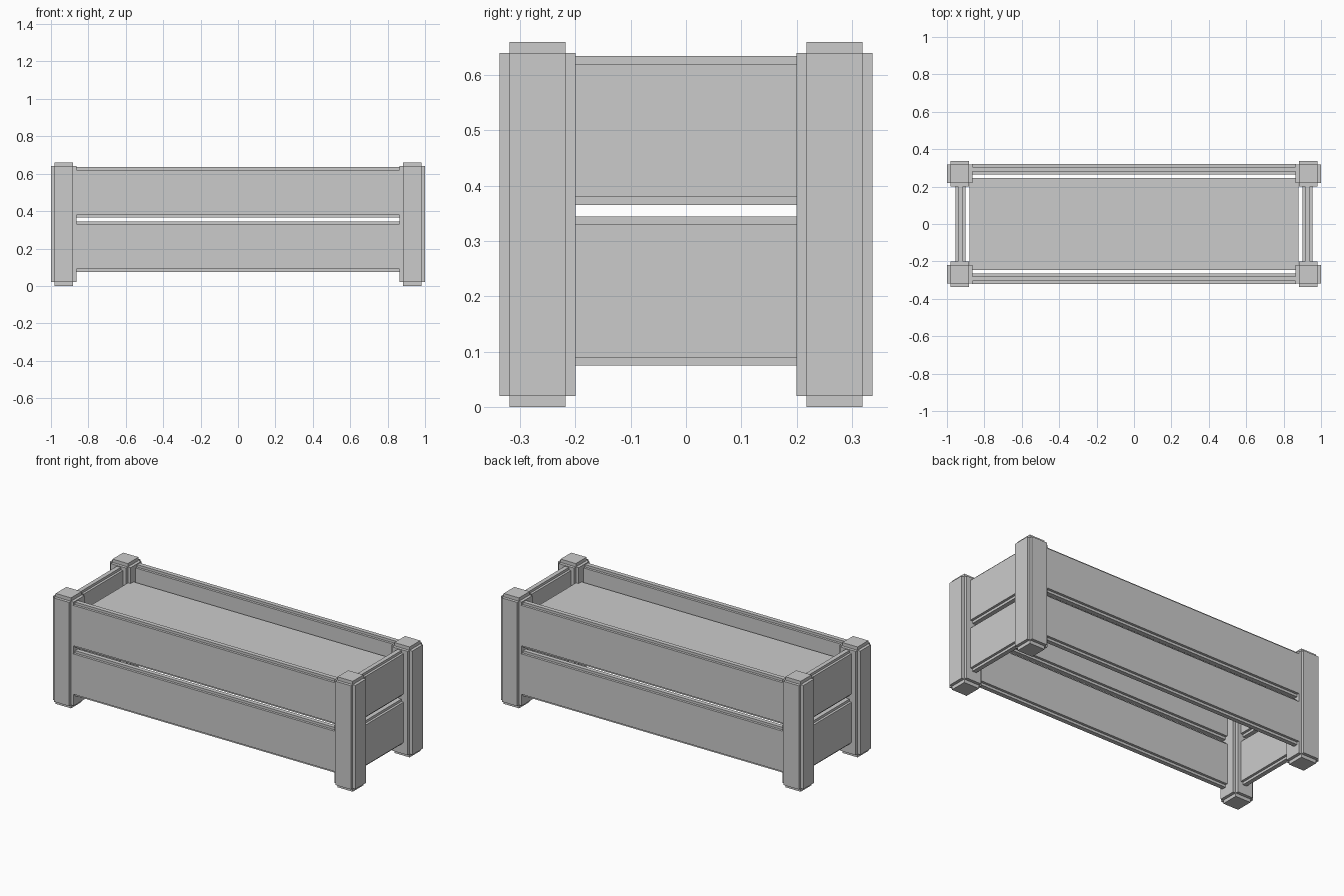
import bpy, bmesh
from itertools import product

if "Cube" in bpy.data.objects:
    bpy.data.objects.remove(bpy.data.objects["Cube"])


def notched_block(name, center, half, step):
    """Box whose edges are cut back by square steps; step 0 on an axis leaves it plain."""
    cuts = []
    for h, s in zip(half, step):
        cuts.append([-h, -h + s, h - s, h] if s else [-h, h])
    sizes = [len(c) - 1 for c in cuts]

    # a cell is solid when it lies in an outer layer along one axis at most
    def solid(cell):
        outer = 0
        for i, n in zip(cell, sizes):
            if i < 0 or i >= n:
                return False
            outer += n == 3 and i != 1
        return outer <= 1

    bm = bmesh.new()
    for cell in product(*(range(n) for n in sizes)):
        if not solid(cell):
            continue
        for axis, side in product(range(3), (0, 1)):
            neighbour = list(cell)
            neighbour[axis] += 1 if side else -1
            if solid(neighbour):
                continue
            u, v = (axis + 1) % 3, (axis + 2) % 3
            corners = []
            for du, dv in ((0, 0), (1, 0), (1, 1), (0, 1)):
                p = [0, 0, 0]
                p[axis] = cuts[axis][cell[axis] + side]
                p[u] = cuts[u][cell[u] + du]
                p[v] = cuts[v][cell[v] + dv]
                corners.append(bm.verts.new(p))
            bm.faces.new(corners if side else corners[::-1])
    bmesh.ops.remove_doubles(bm, verts=bm.verts, dist=1e-5)
    mesh = bpy.data.meshes.new(name)
    bm.to_mesh(mesh)
    bm.free()
    obj = bpy.data.objects.new(name, mesh)
    obj.location = center
    bpy.context.collection.objects.link(obj)
    return obj


POST_X, POST_Y, POST_HALF = 0.9315, 0.2685, 0.0685

# corner posts
for sx, sy in product((-1, 1), (-1, 1)):
    name = f"{'front' if sy < 0 else 'back'}_{'left' if sx < 0 else 'right'}_post"
    notched_block(name, (sx * POST_X, sy * POST_Y, 0.33),
                  (POST_HALF, POST_HALF, 0.33), (0.018, 0.018, 0.02))

# two rows of wall boards
for row, z in (("lower", 0.21), ("upper", 0.50)):
    for s in (-1, 1):
        notched_block(f"{row}_{'front' if s < 0 else 'back'}_board", (0, s * 0.293, z),
                      (0.866, 0.0275, 0.135), (0, 0.0145, 0.0145))
        notched_block(f"{row}_{'left' if s < 0 else 'right'}_board", (s * 0.928, 0, z),
                      (0.0275, 0.203, 0.135), (0.0145, 0, 0.0145))

# soil panel inside the box
notched_block("soil_panel", (0, 0, 0.54), (0.88, 0.246, 0.005), (0, 0, 0))
